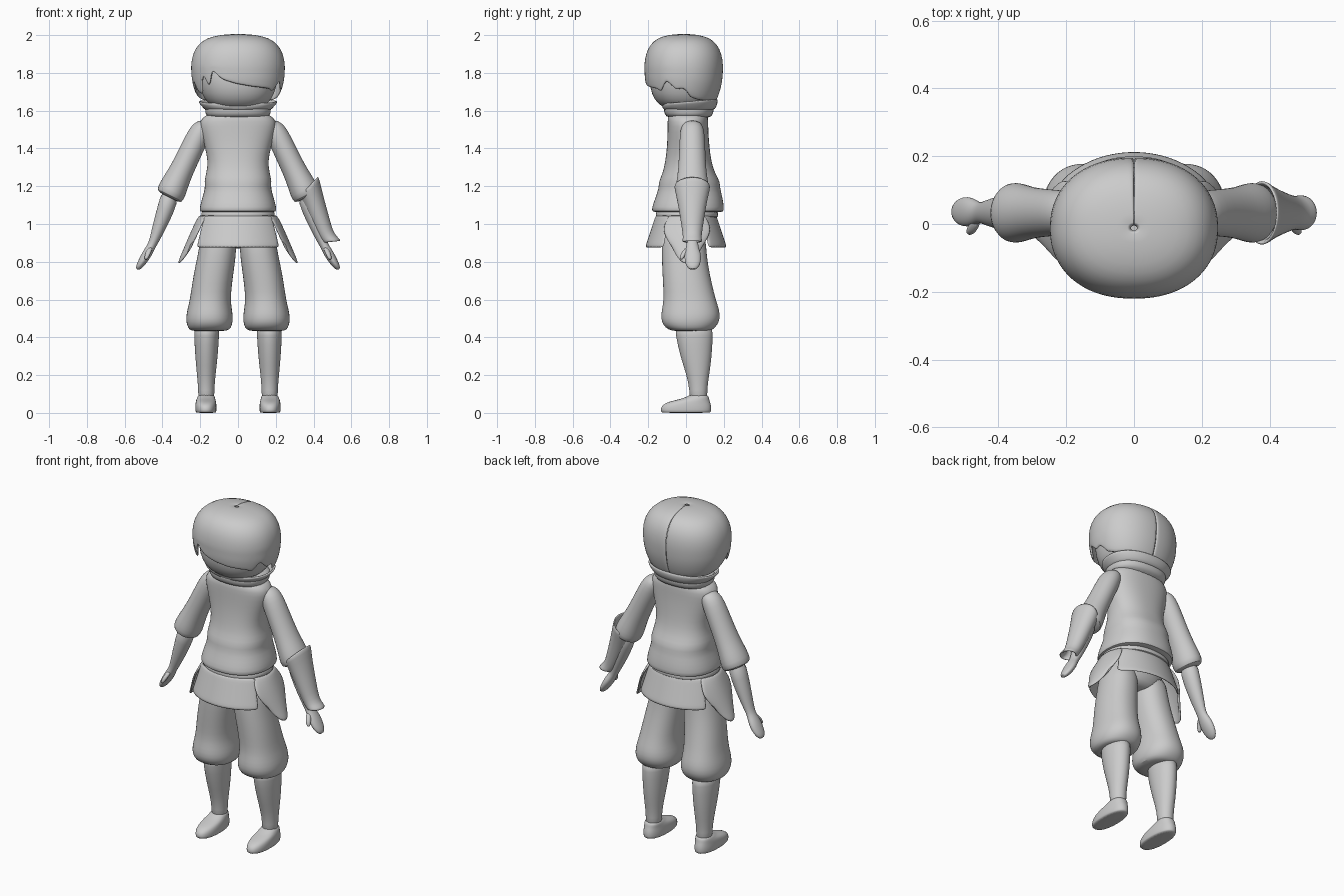
import bpy, math
from math import sin, cos, radians


def make(name, verts, faces, mirror=False, thick=0, sub=1):
    me = bpy.data.meshes.new(name)
    me.from_pydata(verts, [], faces)
    me.validate()
    ob = bpy.data.objects.new(name, me)
    bpy.context.collection.objects.link(ob)
    if thick:
        m = ob.modifiers.new("thickness", 'SOLIDIFY')
        m.thickness = thick
        m.offset = 0
    if mirror:
        m = ob.modifiers.new("mirror", 'MIRROR')
        m.use_mirror_merge = False
    if sub:
        m = ob.modifiers.new("smooth", 'SUBSURF')
        m.levels = m.render_levels = sub
    return ob


def loft(name, rings, power=2.0, n=28, cap=True, **kw):
    """Rings: (x, y, z, rx, ry, tilt about y in degrees, back-to-front rise)."""
    verts, faces = [], []
    for r in rings:
        x, y, z, rx, ry, tilt, rise = (tuple(r) + (0, 0))[:7]
        t = radians(tilt)
        for i in range(n):
            a = 2 * math.pi * i / n
            c, s = cos(a), sin(a)
            u = math.copysign(abs(c) ** (2 / power), c) * rx
            v = math.copysign(abs(s) ** (2 / power), s) * ry
            verts.append((x + u * cos(t), y + v, z + u * sin(t) + rise * v))
    for k in range(len(rings) - 1):
        for i in range(n):
            j = (i + 1) % n
            faces.append((k * n + i, k * n + j, (k + 1) * n + j, (k + 1) * n + i))
    if cap:
        faces.append(tuple(range(n))[::-1])
        faces.append(tuple(range((len(rings) - 1) * n, len(rings) * n)))
    # rings listed top down: flip so normals face out
    if rings[0][2] > rings[-1][2]:
        faces = [f[::-1] for f in faces]
    return make(name, verts, faces, **kw)


def sheet(name, fn, nu, nv, **kw):
    """Open grid from fn(u, v), u in -1..1, v in 0..1."""
    verts = [fn(-1 + 2 * i / nu, j / nv) for j in range(nv + 1) for i in range(nu + 1)]
    w = nu + 1
    faces = [(j * w + i, (j + 1) * w + i, (j + 1) * w + i + 1, j * w + i + 1)
             for j in range(nv) for i in range(nu)]
    return make(name, verts, faces, **kw)


def interp(pts, x):
    for (x0, y0), (x1, y1) in zip(pts, pts[1:]):
        if x <= x1:
            return y0 + (y1 - y0) * max(0, (x - x0) / (x1 - x0))
    return pts[-1][1]


# Head and neck
loft("head", [(0, .02, 1.55, .09, .08), (0, 0, 1.60, .09, .08), (0, -.01, 1.625, .14, .125),
              (0, -.015, 1.66, .18, .155), (0, -.015, 1.72, .203, .178),
              (0, -.01, 1.80, .22, .183), (0, -.01, 1.90, .19, .16)], power=2.2)

# Hair cap: rounded dome whose lower edge is cut into locks around the head
EDGE = [(-180, 1.645), (-115, 1.655), (-95, 1.68), (-85, 1.72), (-76, 1.76), (-66, 1.69),
        (-56, 1.69), (-50, 1.78), (-45, 1.79), (-38, 1.70), (-33, 1.82), (-18, 1.765),
        (0, 1.74), (15, 1.728), (45, 1.715), (52, 1.70), (65, 1.76), (80, 1.71),
        (90, 1.72), (100, 1.67), (115, 1.655), (180, 1.645)]
SIZE = [(1.62, .74), (1.66, .84), (1.71, .93), (1.77, .985), (1.84, 1.0), (1.90, .965),
        (1.95, .84), (1.98, .66), (1.996, .38), (2.002, .02)]
DOME = [2.002, 1.996, 1.98, 1.95, 1.90, 1.84]


def hair(u, v):
    a, k = u * 180, round(v * 10)
    z = DOME[k] if k < 6 else 1.84 + (interp(EDGE, a) - 1.84) * (k - 5) / 5
    r = interp(SIZE, z)
    s, c = sin(radians(a)), cos(radians(a))
    p = 2 / 2.2
    return (math.copysign(abs(s) ** p, s) * .243 * r,
            -.012 - math.copysign(abs(c) ** p, c) * .203 * r, z)


sheet("hair", hair, 90, 10, thick=.012)

# Folded collar, higher at the back
loft("collar_lower", [(0, .015, 1.64, .165, .125), (0, .015, 1.615, .178, .135),
                      (0, .015, 1.585, .172, .13), (0, .015, 1.555, .165, .115)], power=2.3)
loft("collar_fold", [(0, .02, 1.65, .205, .14, 0, .08), (0, .02, 1.64, .20, .145, 0, .08),
                     (0, .02, 1.615, .178, .137, 0, .04), (0, .02, 1.605, .165, .12)],
     power=2.2, cap=False, thick=.012)

# Vest with creased waist and puffed hem
loft("vest", [(0, .015, 1.59, .13, .09), (0, .01, 1.575, .175, .105), (0, .01, 1.545, .205, .108),
              (0, .01, 1.49, .198, .108), (0, .012, 1.41, .176, .112), (0, .012, 1.33, .158, .122),
              (0, .015, 1.27, .168, .138), (0, .018, 1.225, .18, .163), (0, .018, 1.19, .173, .162),
              (0, .016, 1.14, .19, .178), (0, .01, 1.085, .204, .192), (0, .01, 1.065, .203, .19),
              (0, .01, 1.06, .18, .165)], power=2.3, n=36)

# Belt
loft("belt", [(0, .005, 1.075, .185, .155), (0, .005, 1.065, .195, .165),
              (0, .005, 1.035, .198, .168), (0, .005, 1.028, .18, .15)], power=2.2)


# Skirt panels, front and back
def panel(sign):
    def fn(u, v):
        a = radians(56 * u)
        x = (.215 + .05 * v) * sin(a)
        y = sign * (.155 + .056 * v) * cos(a)
        return (x * -sign, y, 1.045 - .17 * v)
    return fn


sheet("skirt_front", panel(-1), 12, 6, thick=.012)
sheet("skirt_back", panel(1), 12, 6, thick=.012)


# Petal-shaped hip flaps
def petal(u, v):
    w = .095 + .03 * sin(math.pi * min(1, v * 1.1))
    w *= 1 - .25 * v ** 4
    bow = u * u
    return (.2 + .115 * v ** .9 - bow * (.035 + .035 * v), .005 + w * u,
            1.045 - v * (.255 - .085 * abs(u) ** 2.5))


sheet("hip_flap", petal, 10, 8, mirror=True, thick=.012)

# Baggy breeches
loft("hips", [(0, .0, 1.06, .17, .13), (0, -.005, .95, .185, .125), (0, -.01, .90, .17, .11),
              (0, -.01, .87, .12, .08)])
loft("breeches_leg", [(.10, -.01, 1.0, .09, .11), (.105, -.012, .88, .099, .118),
                      (.122, -.005, .78, .104, .122), (.138, .008, .68, .106, .13),
                      (.147, .02, .60, .108, .138), (.15, .024, .55, .118, .152),
                      (.151, .024, .50, .126, .158), (.151, .022, .465, .12, .145),
                      (.151, .024, .44, .108, .118), (.155, .03, .432, .08, .09)],
     power=2.2, mirror=True)

# Calves and shoes
loft("calf", [(.165, .04, .47, .066, .1), (.166, .043, .42, .067, .1), (.167, .053, .30, .06, .084),
              (.168, .063, .20, .049, .06), (.168, .065, .12, .042, .045),
              (.168, .067, .05, .044, .05)], mirror=True)
loft("shoe", [(.169, 0, .0, .052, .128), (.17, 0, .004, .055, .133), (.17, 0, .03, .057, .135),
              (.17, .008, .052, .055, .122), (.17, .032, .067, .052, .092),
              (.169, .06, .08, .047, .062), (.168, .067, .1, .042, .046)],
     power=2.3, mirror=True)

# Sleeves with puffed cuffs
Y = .033
loft("sleeve", [(.165, Y, 1.54, .03, .04, 27), (.185, Y, 1.515, .05, .058, 27),
                (.207, Y, 1.475, .06, .066, 27), (.243, Y, 1.40, .061, .069, 27),
                (.298, Y, 1.285, .063, .074, 27), (.328, Y, 1.225, .071, .084, 27),
                (.35, Y, 1.175, .077, .09, 27), (.362, Y, 1.15, .074, .086, 27),
                (.366, Y, 1.14, .055, .06, 27)], mirror=True)

# Forearm running into a flat mitten hand, plus thumb
loft("forearm_hand", [(.355, Y, 1.17, .05, .055, 22), (.382, Y, 1.08, .046, .052, 22),
                      (.415, Y, .99, .037, .044, 22), (.445, Y, .91, .025, .032, 22),
                      (.46, Y, .88, .022, .03, 25), (.48, Y + .003, .845, .026, .044, 27),
                      (.503, Y + .003, .805, .023, .044, 27), (.523, Y + .003, .775, .018, .034, 27),
                      (.533, Y + .003, .758, .008, .014, 27)], mirror=True)
loft("thumb", [(.462, .015, .88, .012, .014), (.472, -.005, .855, .015, .016),
               (.482, -.02, .83, .014, .014), (.488, -.025, .81, .007, .007)],
     n=12, mirror=True)

# Flared guard on one forearm only
loft("forearm_guard", [(.376, Y, 1.203, .066, .092, 46), (.385, Y, 1.165, .06, .082, 38),
                       (.412, Y, 1.085, .05, .066, 27), (.435, Y, 1.02, .045, .056, 25),
                       (.464, Y, .945, .036, .044, 24), (.482, Y, .922, .037, .044, 14),
                       (.499, Y, .905, .042, .048, 6)], cap=False, thick=.012)

# Smooth shading with kept creases
bpy.ops.object.select_all(action='SELECT')
bpy.context.view_layer.objects.active = bpy.data.objects["vest"]
bpy.ops.object.shade_smooth_by_angle(angle=radians(50))
